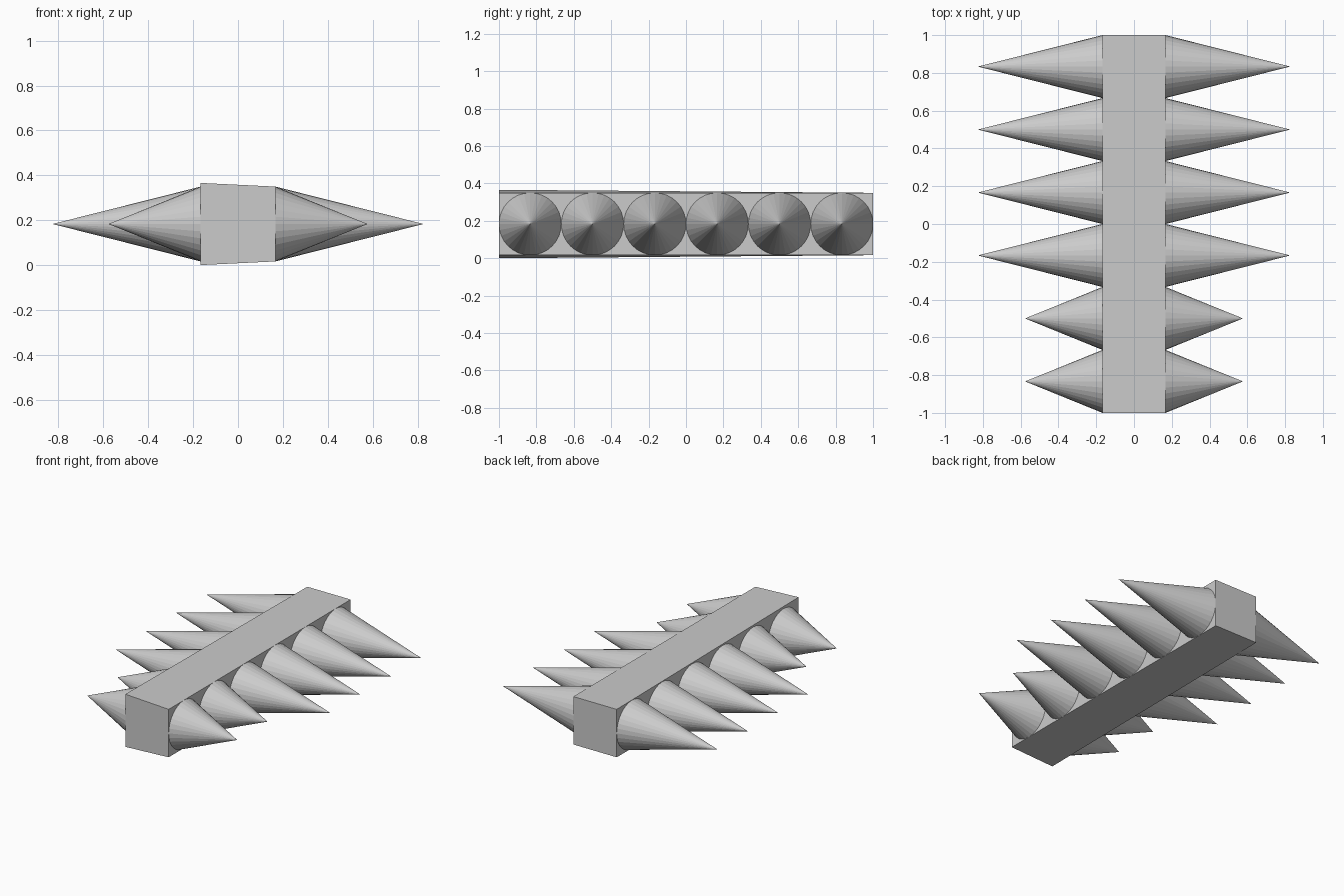
import bpy, math

if "Cube" in bpy.data.objects:
    bpy.data.objects.remove(bpy.data.objects["Cube"])

R = 1 / 6      # cone radius and half width of the bar
ZC = 0.183     # height of the centre line

# Central bar, slightly taller at its front left corner
bpy.ops.mesh.primitive_cube_add(size=2, location=(0, 0, ZC))
bar = bpy.context.object
bar.name = "central_bar"
for v in bar.data.vertices:
    front_left = v.co.x < 0 and v.co.y < 0
    v.co.x *= R
    v.co.z *= ZC if front_left else R


def spike(side, index, length):
    """Cone with its base on the bar's side, pointing outwards."""
    y = -1 + R * (2 * index + 1)
    bpy.ops.mesh.primitive_cone_add(
        vertices=32, radius1=R, radius2=0, depth=length,
        location=(side * (R + length / 2), y, ZC),
        rotation=(0, side * math.pi / 2, 0))
    name = "right" if side > 0 else "left"
    bpy.context.object.name = f"{name}_spike_{index + 1}"


# Two short spikes at the front, four long ones behind, on both sides
for side in (-1, 1):
    for i in range(6):
        spike(side, i, 0.41 if i < 2 else 0.66)
